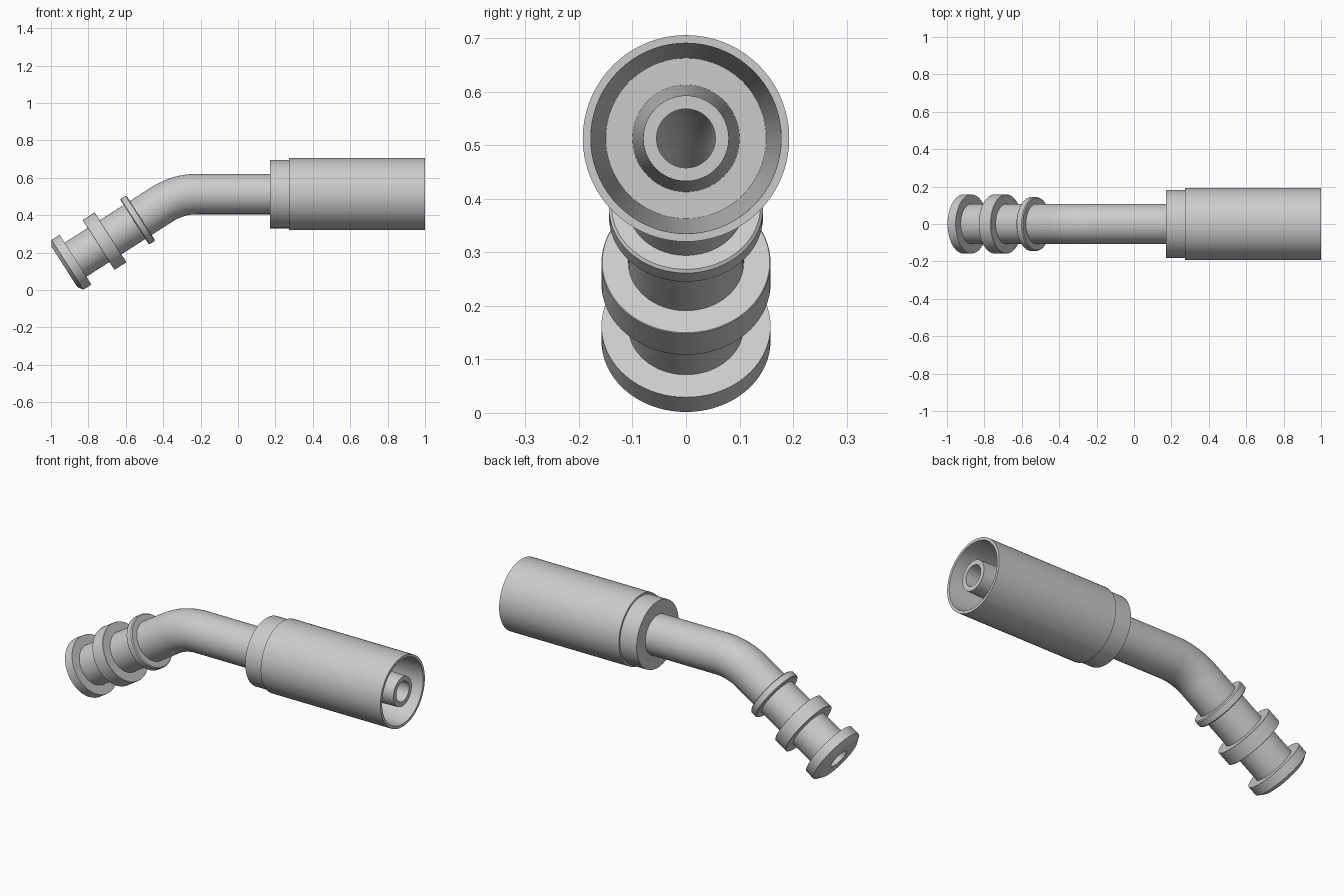
import bpy, bmesh, math
from mathutils import Vector

if "Cube" in bpy.data.objects:
    bpy.data.objects.remove(bpy.data.objects["Cube"])

SEG = 72
AXIS_Z = 0.513            # height of the straight run
CORNER_X = -0.32          # where the two tube axes meet
ANGLE = math.radians(32.6)
TANGENT = 0.10
BEND_R = TANGENT / math.tan(ANGLE / 2)
STRAIGHT = 1.0 - (CORNER_X + TANGENT)
ARC = BEND_R * ANGLE


def frame(s):
    """Centre and in-plane normal of the bent axis at length s from x = 1."""
    a = min(max((s - STRAIGHT) / BEND_R, 0), ANGLE)
    normal = Vector((-math.sin(a), 0, math.cos(a)))
    tangent = Vector((-math.cos(a), 0, -math.sin(a)))
    x0 = CORNER_X + TANGENT
    if s <= STRAIGHT:
        return Vector((1 - s, 0, AXIS_Z)), normal
    centre = Vector((x0 - BEND_R * math.sin(a), 0, AXIS_Z - BEND_R * (1 - math.cos(a))))
    return centre + tangent * max(0, s - STRAIGHT - ARC), normal


def tilted(d):
    """Axis length for a distance d past the corner on the angled leg."""
    return STRAIGHT + ARC + d - TANGENT


def loft(name, stations):
    """Closed ring-shaped solid from a loop of (length, radius) stations."""
    bm = bmesh.new()
    rings = []
    for s, r in stations:
        c, n = frame(s)
        rings.append([bm.verts.new(c + r * (math.cos(t) * n + Vector((0, math.sin(t), 0))))
                      for t in (2 * math.pi * i / SEG for i in range(SEG))])
    for k, ring in enumerate(rings):
        nxt = rings[(k + 1) % len(rings)]
        for i in range(SEG):
            j = (i + 1) % SEG
            bm.faces.new((ring[i], ring[j], nxt[j], nxt[i]))
    bmesh.ops.recalc_face_normals(bm, faces=bm.faces)
    mesh = bpy.data.meshes.new(name)
    bm.to_mesh(mesh)
    bm.free()
    obj = bpy.data.objects.new(name, mesh)
    bpy.context.collection.objects.link(obj)
    bpy.ops.object.select_all(action='DESELECT')
    obj.select_set(True)
    bpy.context.view_layer.objects.active = obj
    bpy.ops.object.shade_smooth_by_angle(angle=math.radians(25))


# Bent tube with tapered nipple and a through bore
TUBE_R, BORE_R, END = 0.108, 0.055, tilted(0.722)
bend = [STRAIGHT + ARC * i / 14 for i in range(15)]
outer = [(0, 0.08), (0.65, 0.10), (0.78, 0.10), (0.78, TUBE_R)]
outer += [(s, TUBE_R) for s in bend] + [(END, TUBE_R)]
inner = [(END, BORE_R)] + [(s, BORE_R) for s in reversed(bend)] + [(0, BORE_R)]
loft("bent_tube", outer + inner)

# Crimp sleeve with stepped collar and tapered socket
loft("crimp_sleeve", [(0.828, 0.09), (0.828, 0.183), (0.727, 0.183), (0.727, 0.193),
                      (0, 0.193), (0, 0.178), (0.65, 0.15), (0.65, 0.09)])

# Raised bands on the angled leg: centre, half width, radius, edge chamfer
for name, d, w, r, c in (("stop_ring", 0.257, 0.02, 0.144, 0.005),
                         ("middle_ring", 0.467, 0.038, 0.158, 0.0015)):
    loft(name, [(tilted(d - w), 0.09), (tilted(d - w), r - c), (tilted(d - w + c), r),
                (tilted(d + w - c), r), (tilted(d + w), r - c), (tilted(d + w), 0.09)])

# Chamfered end flange
loft("end_flange", [(tilted(0.651), TUBE_R), (tilted(0.651), 0.158), (tilted(0.702), 0.158),
                    (END, 0.128), (END, TUBE_R)])
